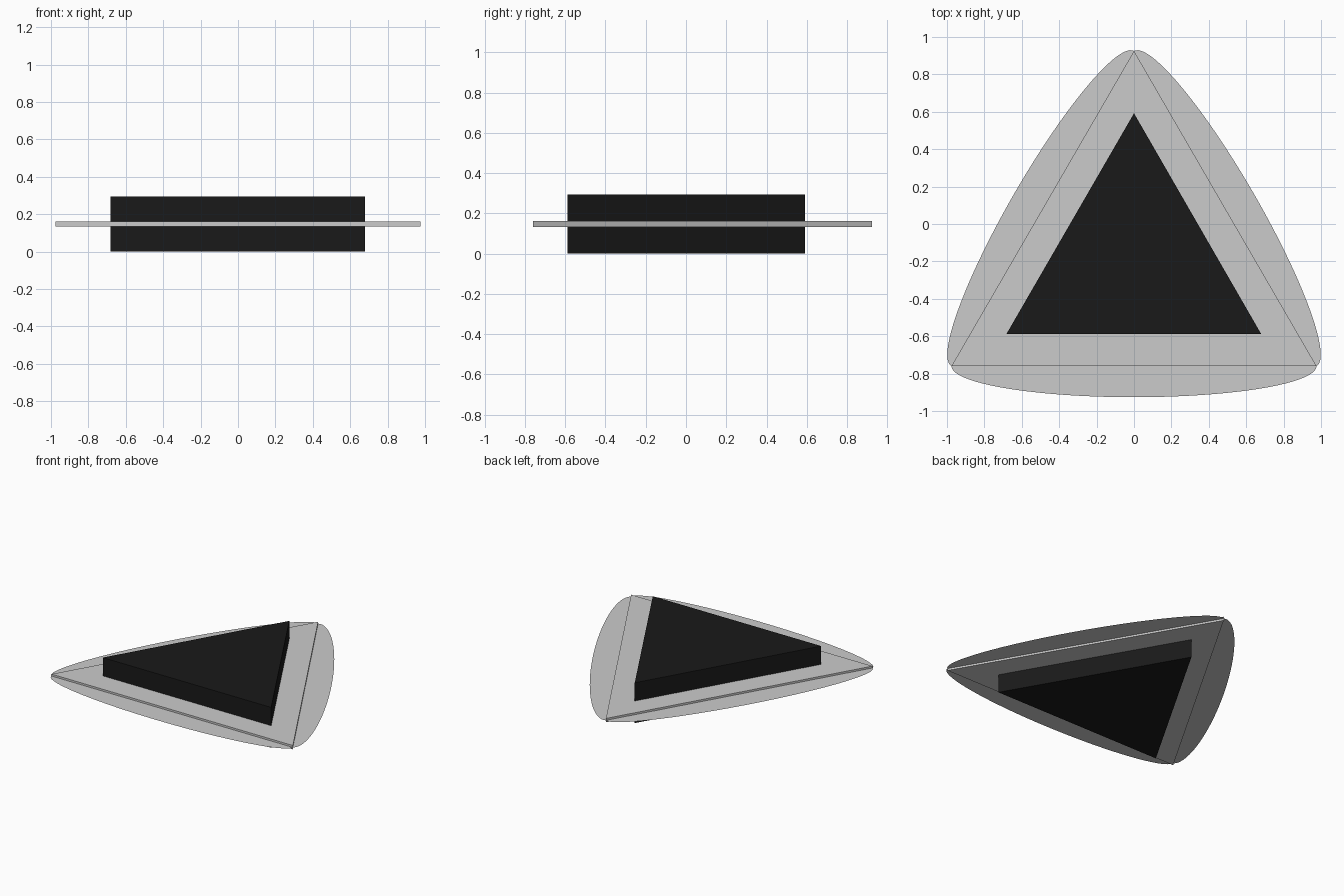
import bpy
from math import sin, cos, pi
from mathutils import Vector

if "Cube" in bpy.data.objects:
    bpy.data.objects.remove(bpy.data.objects["Cube"])

MID = 0.1475  # height of the centre plane


def make_object(name, verts, faces):
    mesh = bpy.data.meshes.new(name)
    mesh.from_pydata(verts, [], faces)
    mesh.update()
    obj = bpy.data.objects.new(name, mesh)
    bpy.context.collection.objects.link(obj)
    return obj


def triangle_prism(name, corners, z0, z1):
    verts = [(x, y, z) for z in (z0, z1) for x, y in corners]
    faces = [(2, 1, 0), (3, 4, 5), (0, 1, 4, 3), (1, 2, 5, 4), (2, 0, 3, 5)]
    return make_object(name, verts, faces)


def half_ellipse(name, a, b, depth, steps=48):
    # flat lobe bulging outward from edge a-b (counter-clockwise triangle)
    a, b = Vector(a), Vector(b)
    centre, half = (a + b) / 2, (b - a) / 2
    out = Vector((half.y, -half.x)).normalized() * depth
    verts = []
    for i in range(steps + 1):
        t = pi * i / steps
        p = centre - half * cos(t) + out * sin(t)
        verts.append((p.x, p.y, MID))
    return make_object(name, verts, [tuple(range(steps + 1))])


# solid dark core
core = triangle_prism("core_prism", [(-0.682, -0.588), (0.68, -0.588), (0, 0.592)], 0, 2 * MID)
black = bpy.data.materials.new("black")
black.diffuse_color = (0.01, 0.01, 0.01, 1)
black.use_nodes = True
black.node_tree.nodes["Principled BSDF"].inputs["Base Color"].default_value = black.diffuse_color
core.data.materials.append(black)

# thin plate around the core
plate = [(-0.976, -0.76), (0.976, -0.76), (0, 0.925)]
triangle_prism("thin_plate", plate, MID - 0.014, MID + 0.014)

# paper-thin curved lobes on the three plate edges
for name, i, depth in (("front_lobe", 0, 0.166), ("right_lobe", 1, 0.172), ("left_lobe", 2, 0.172)):
    half_ellipse(name, plate[i], plate[(i + 1) % 3], depth)
